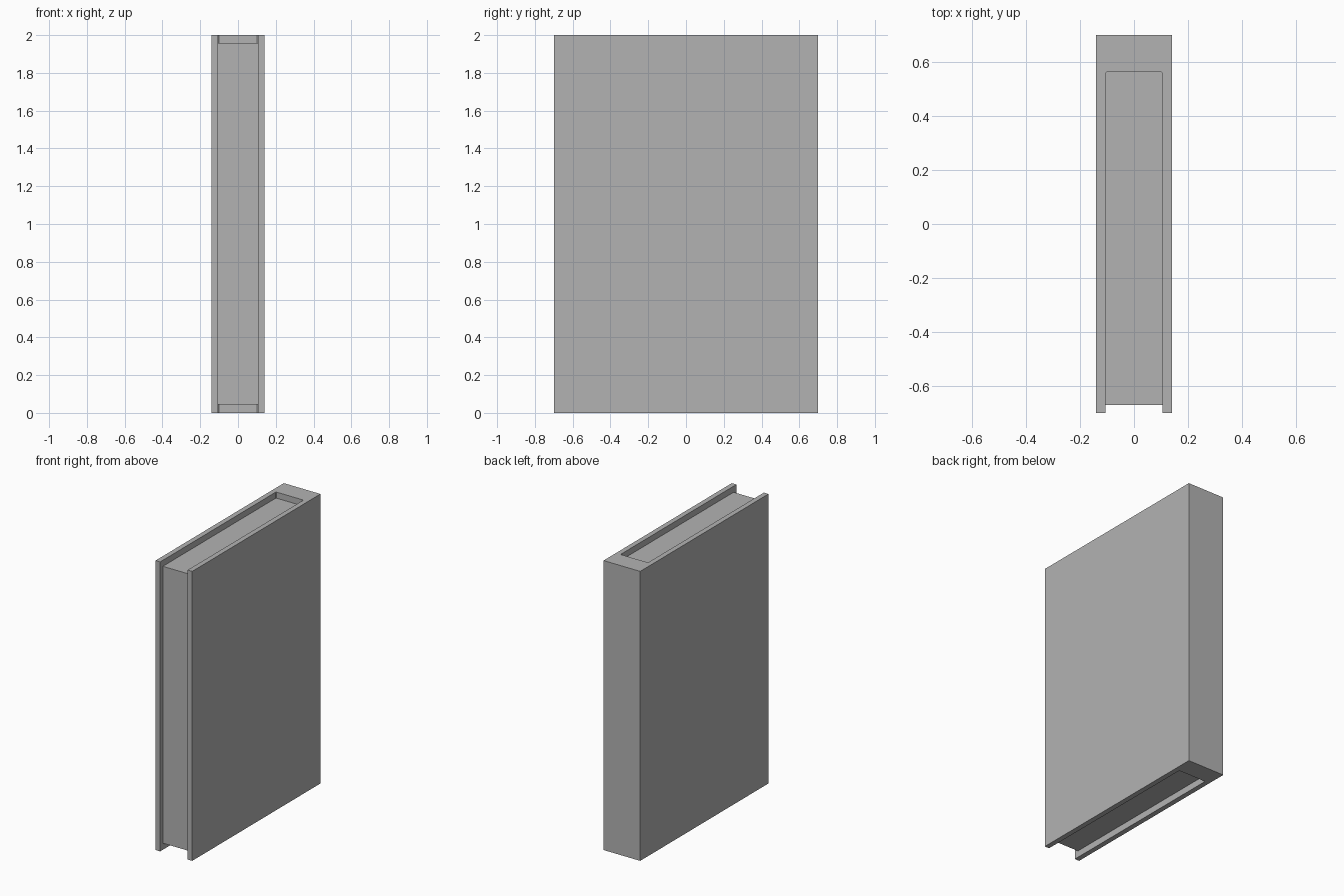
import bpy
import bmesh

HALF_W, HALF_D, HEIGHT = 0.14, 0.70, 2.0
INNER_W, SPINE_IN, CHAMFER = 0.105, 0.565, 0.005

cube = bpy.data.objects.get("Cube")
if cube:
    bpy.data.objects.remove(cube, do_unlink=True)

# Single plain grey
grey = bpy.data.materials.new("plain grey")
grey.use_nodes = True
colour = (0.45, 0.45, 0.45, 1)
grey.diffuse_color = colour
grey.node_tree.nodes["Principled BSDF"].inputs["Base Color"].default_value = colour


def extrude_profile(name, points, z0, z1):
    """Raise a closed xy outline from z0 to z1."""
    bm = bmesh.new()
    face = bm.faces.new([bm.verts.new((x, y, z0)) for x, y in points])
    result = bmesh.ops.extrude_face_region(bm, geom=[face], use_keep_orig=True)
    top = [v for v in result["geom"] if isinstance(v, bmesh.types.BMVert)]
    bmesh.ops.translate(bm, verts=top, vec=(0, 0, z1 - z0))
    bmesh.ops.recalc_face_normals(bm, faces=bm.faces)
    mesh = bpy.data.meshes.new(name)
    bm.to_mesh(mesh)
    bm.free()
    mesh.materials.append(grey)
    obj = bpy.data.objects.new(name, mesh)
    bpy.context.collection.objects.link(obj)
    return obj


def mirrored(half):
    """Complete a right-hand outline with its mirror image."""
    return half + [(-x, y) for x, y in reversed(half)]


# Cover: two boards joined by a thick spine, with softened inner corners
extrude_profile("cover", mirrored([
    (HALF_W, HALF_D),
    (HALF_W, -HALF_D),
    (INNER_W, -HALF_D),
    (INNER_W, SPINE_IN - CHAMFER),
    (INNER_W - CHAMFER, SPINE_IN),
]), 0, HEIGHT)

# Page block, set in from the cover at the top, bottom and front
extrude_profile("page_block", mirrored([
    (INNER_W, -0.67),
    (INNER_W, SPINE_IN - CHAMFER),
    (INNER_W - CHAMFER, SPINE_IN),
]), 0.045, 1.958)
